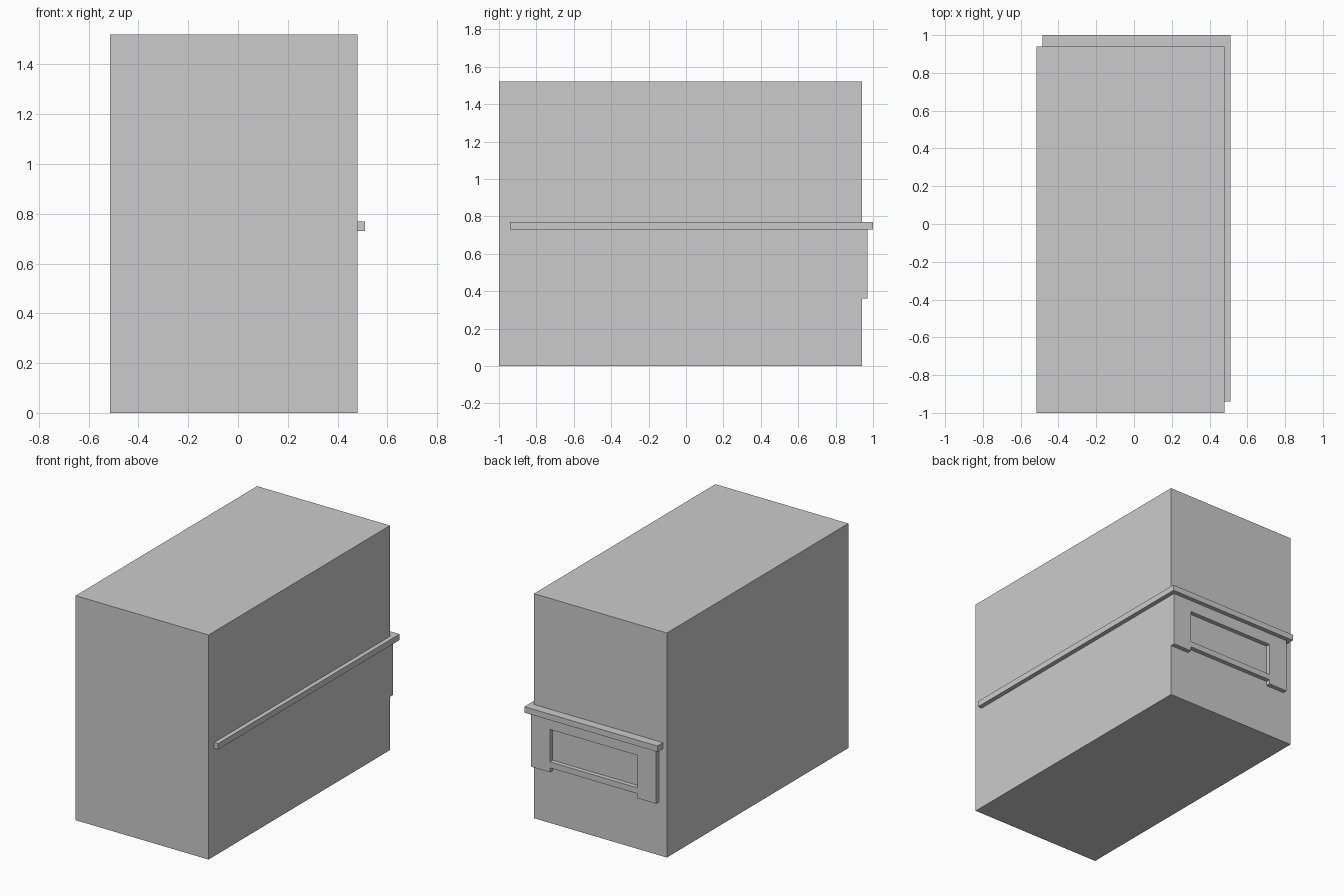
import bpy

if "Cube" in bpy.data.objects:
    bpy.data.objects.remove(bpy.data.objects["Cube"])


def box(name, x, y, z):
    """Axis-aligned box from (min, max) ranges."""
    bpy.ops.mesh.primitive_cube_add(
        size=1, location=[(a + b) / 2 for a, b in (x, y, z)])
    ob = bpy.context.object
    ob.name = name
    ob.scale = [b - a for a, b in (x, y, z)]
    bpy.ops.object.transform_apply(location=False, rotation=False, scale=True)
    return ob


# Large enclosing block
box("main_block", (-0.515, 0.48), (-1.0, 0.94), (0.0, 1.52))

# Thin shelf running through the block, emerging at right and back
box("shelf_slab", (-0.485, 0.51), (-0.94, 1.0), (0.73, 0.77))

# Frame on the back under the shelf, mirrored about the shelf centre
CX, BACK = 0.0125, (0.94, 0.97)
INNER, OUTER = 0.3275, 0.4675
for side, label in ((1, "right"), (-1, "left")):
    xs = sorted((CX + side * INNER, CX + side * OUTER))
    box(f"frame_post_{label}", xs, BACK, (0.36, 0.73))

# Upper and lower rails between the posts
span = (CX - INNER, CX + INNER)
box("frame_top_rail", span, BACK, (0.65, 0.73))
box("frame_bottom_rail", span, BACK, (0.39, 0.43))
